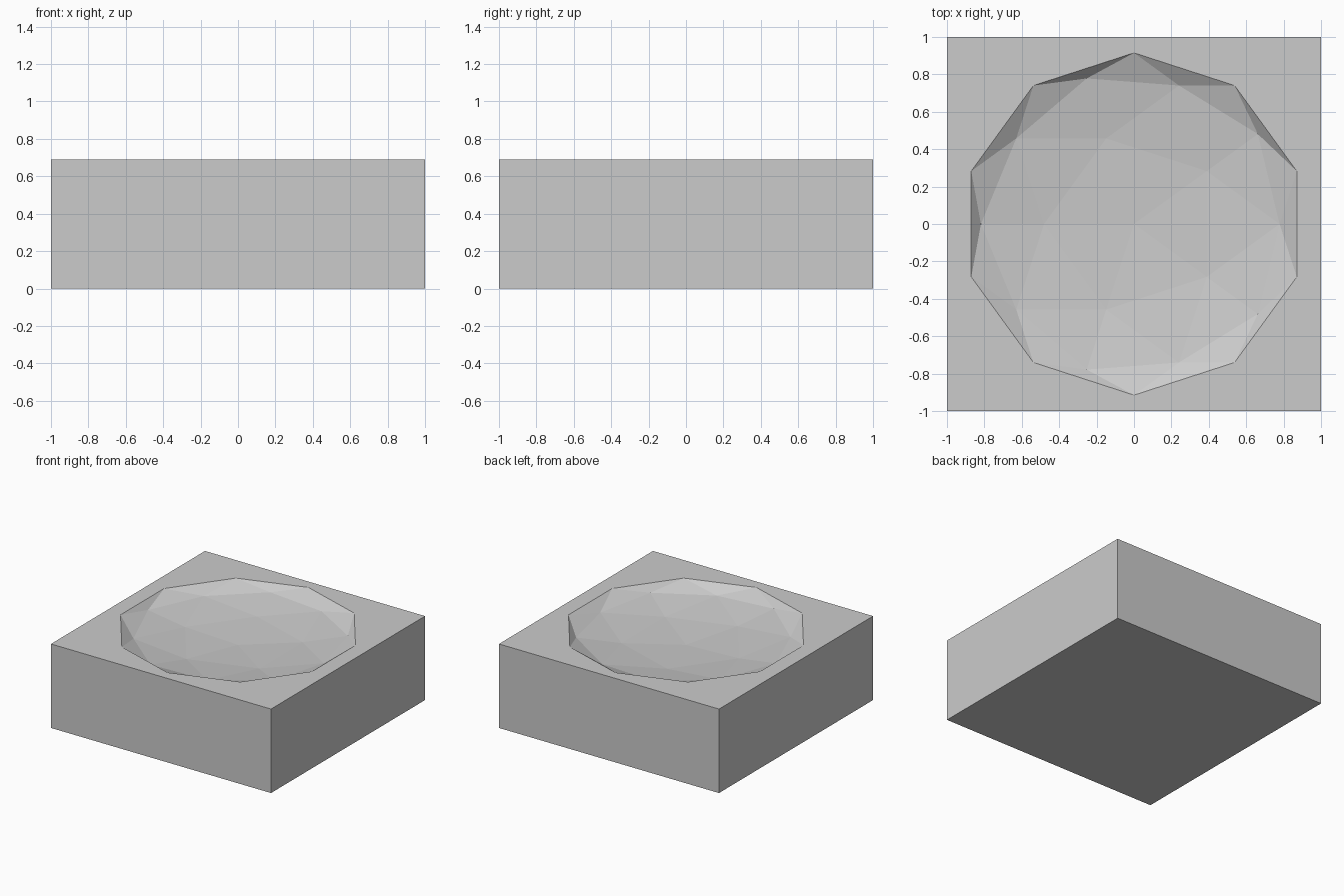
import bpy
import bmesh

cube = bpy.data.objects.get("Cube")
if cube:
    bpy.data.objects.remove(cube, do_unlink=True)

HEIGHT = 0.69
BOWL_RADIUS = 0.915
BOWL_DEPTH = 0.122

grey = bpy.data.materials.new("plain grey")
grey.use_nodes = True
colour = (0.6, 0.6, 0.6, 1)
grey.diffuse_color = colour
grey.node_tree.nodes["Principled BSDF"].inputs["Base Color"].default_value = colour

bm = bmesh.new()

# Faceted bowl: lower half of a flattened icosphere
bmesh.ops.create_icosphere(bm, subdivisions=2, radius=1)
bmesh.ops.delete(bm, geom=[v for v in bm.verts if v.co.z > 0.01], context='VERTS')
for v in bm.verts:
    v.co.x *= BOWL_RADIUS
    v.co.y *= BOWL_RADIUS
    v.co.z = HEIGHT + v.co.z * BOWL_DEPTH
rim = [e for e in bm.edges if e.is_boundary]

# Square block with an open top
block = bmesh.ops.create_cube(bm, size=2)["verts"]
for v in block:
    v.co.z = HEIGHT if v.co.z > 0 else 0
top_corners = {v for v in block if v.co.z > HEIGHT / 2}
lid = [f for f in bm.faces if set(f.verts) == top_corners]
border = list(lid[0].edges)
bmesh.ops.delete(bm, geom=lid, context='FACES_ONLY')

# Flat top between the block border and the bowl rim
bmesh.ops.triangle_fill(bm, edges=border + rim, use_beauty=True, normal=(0, 0, 1))
bmesh.ops.recalc_face_normals(bm, faces=bm.faces)

mesh = bpy.data.meshes.new("block_with_bowl")
bm.to_mesh(mesh)
bm.free()
mesh.materials.append(grey)
bpy.context.collection.objects.link(bpy.data.objects.new("block_with_bowl", mesh))
